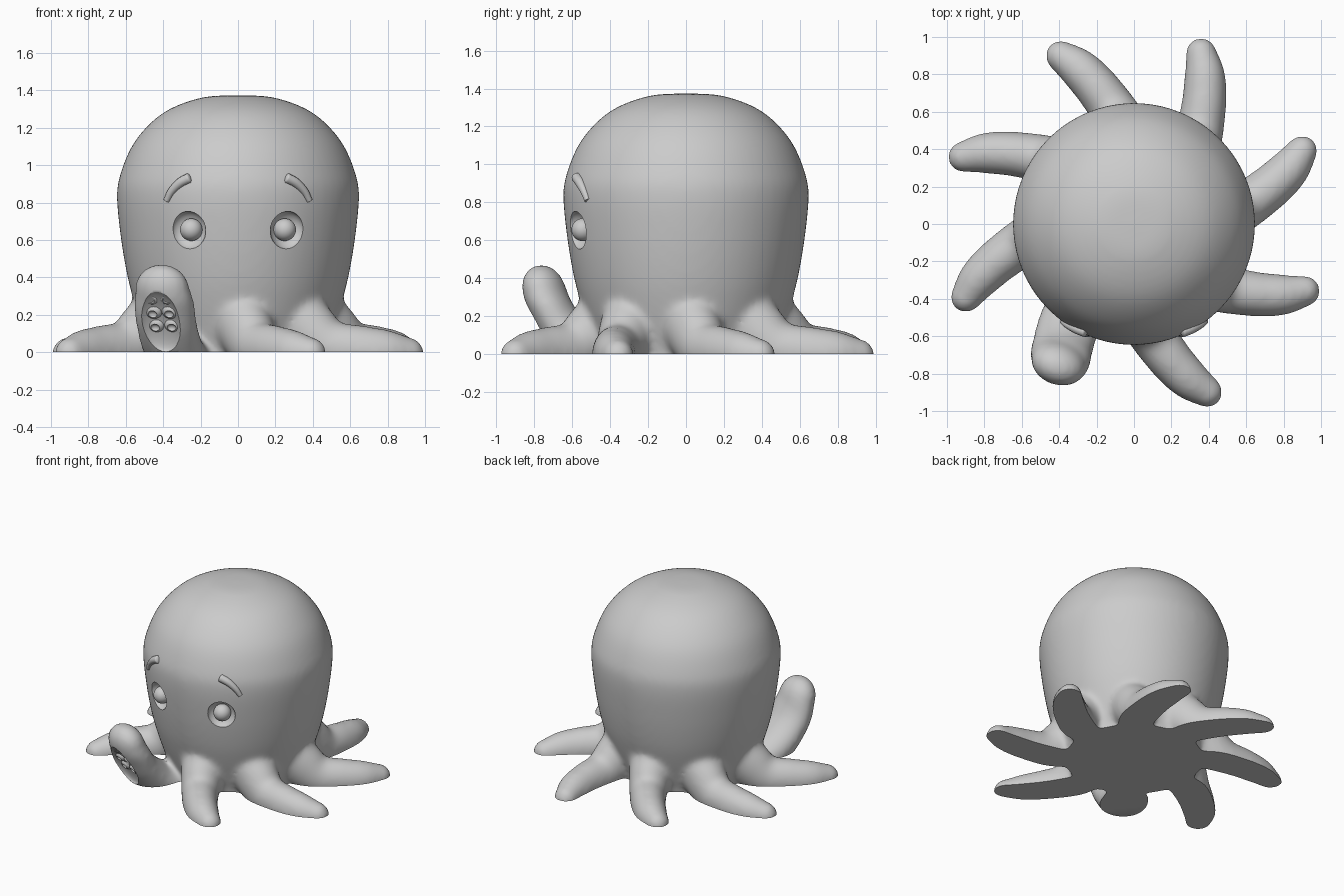
import bpy, bmesh
from math import cos, sin, pi, radians, sqrt
from mathutils import Vector, Matrix

cube = bpy.data.objects.get("Cube")
if cube:
    bpy.data.objects.remove(cube)

clay = bpy.data.materials.new("soft_grey")
clay.use_nodes = True
clay.diffuse_color = (0.6, 0.6, 0.6, 1)
clay.node_tree.nodes["Principled BSDF"].inputs["Base Color"].default_value = (0.6, 0.6, 0.6, 1)


def finish(name, bm):
    bmesh.ops.recalc_face_normals(bm, faces=bm.faces)
    mesh = bpy.data.meshes.new(name)
    bm.to_mesh(mesh)
    bm.free()
    mesh.materials.append(clay)
    ob = bpy.data.objects.new(name, mesh)
    bpy.context.collection.objects.link(ob)
    return ob


def select(ob):
    bpy.ops.object.select_all(action='DESELECT')
    ob.select_set(True)
    bpy.context.view_layer.objects.active = ob


def modify(ob, kind, **settings):
    select(ob)
    mod = ob.modifiers.new(kind.lower(), kind)
    for key, value in settings.items():
        setattr(mod, key, value)
    bpy.ops.object.modifier_apply(modifier=mod.name)


def smooth(ob, angle=50):
    select(ob)
    bpy.ops.object.shade_smooth_by_angle(angle=radians(angle))


def spline(points, steps=6):
    """Catmull-Rom samples through tuples of any length."""
    pts = [Vector(p) for p in points]
    pts = [pts[0] * 2 - pts[1]] + pts + [pts[-1] * 2 - pts[-2]]
    out = []
    for a, b, c, d in zip(pts, pts[1:], pts[2:], pts[3:]):
        for i in range(steps):
            t = i / steps
            out.append((b * 2 + (c - a) * t + (a * 2 - b * 5 + c * 4 - d) * t * t
                        + (b * 3 - a - c * 3 + d) * t ** 3) / 2)
    return out + [pts[-2]]


def loft(bm, rings):
    """Skin rings of equal size and close both ends."""
    rings = [[bm.verts.new(p) for p in ring] for ring in rings]
    n = len(rings[0])
    for a, b in zip(rings, rings[1:]):
        for i in range(n):
            bm.faces.new((a[i], a[(i + 1) % n], b[(i + 1) % n], b[i]))
    bm.faces.new(rings[0])
    bm.faces.new(rings[-1])


def tube(bm, points, cap=1.0, sides=20):
    """Tapered tube through (x, y, z, half width, half depth), rounded tip."""
    samples = spline(points)
    centres = [Vector(s[:3]) for s in samples]
    frames = []
    for i, s in enumerate(samples):
        tangent = (centres[min(i + 1, len(centres) - 1)] - centres[max(i - 1, 0)]).normalized()
        frames.append((centres[i], tangent, s[3], s[4]))
    c, tangent, w, h = frames[-1]
    for k in range(1, 7):
        a = k / 6 * pi / 2 * 0.97
        frames.append((c + tangent * sin(a) * w * cap, tangent, w * cos(a), h * cos(a)))
    rings = []
    for c, tangent, w, h in frames:
        side = tangent.cross(Vector((0, 0, 1))).normalized()
        up = side.cross(tangent)
        rings.append([c + side * w * cos(2 * pi * i / sides) + up * h * sin(2 * pi * i / sides)
                      for i in range(sides)])
    loft(bm, rings)


def ellipsoid(name, matrix, size):
    bm = bmesh.new()
    bmesh.ops.create_uvsphere(bm, u_segments=32, v_segments=16, radius=1,
                              matrix=matrix @ Matrix.Diagonal((*size, 1)))
    return finish(name, bm)


def carve(target, cutter):
    modify(target, 'BOOLEAN', operation='DIFFERENCE', object=cutter, solver='EXACT')
    bpy.data.objects.remove(cutter)


# Head and waist, turned from one profile
profile = spline([(0.01, 1.375), (0.2, 1.36), (0.4, 1.28), (0.55, 1.13), (0.63, 0.95), (0.647, 0.82),
                  (0.625, 0.6), (0.59, 0.4), (0.55, 0.25), (0.5, 0.1), (0.47, 0), (0.46, -0.15)])
bm = bmesh.new()
loft(bm, [[(r * cos(2 * pi * i / 64), r * sin(2 * pi * i / 64), z) for i in range(64)] for r, z in profile])

# Seven swirling ground tentacles: radius, swirl, height, half width, half depth
limb = [(0.36, -26, 0.22, 0.17, 0.19), (0.48, -20, 0.12, 0.15, 0.17), (0.6, -15.5, 0.03, 0.13, 0.145),
        (0.75, -10, 0.01, 0.12, 0.135), (0.88, -5.5, 0, 0.11, 0.12), (0.98, -1.5, -0.01, 0.085, 0.09)]
for step in range(8):
    if step == 4:
        continue
    turn = 70 - 45 * step
    tube(bm, [(r * cos(radians(turn + a)), r * sin(radians(turn + a)), z, w, h) for r, a, z, w, h in limb])

# Raised tentacle
tube(bm, [(-0.28, -0.40, -0.06, 0.16, 0.12), (-0.345, -0.53, 0.02, 0.165, 0.125),
          (-0.38, -0.65, 0.14, 0.165, 0.115), (-0.395, -0.72, 0.26, 0.165, 0.11),
          (-0.405, -0.75, 0.34, 0.15, 0.11)], cap=0.9)

# Melt everything into one skin and slice it flat on the ground
body = finish("body", bm)
modify(body, 'REMESH', mode='VOXEL', voxel_size=0.017)
modify(body, 'SMOOTH', factor=0.5, iterations=18)
bm = bmesh.new()
bm.from_mesh(body.data)
cut = bmesh.ops.bisect_plane(bm, geom=bm.verts[:] + bm.edges[:] + bm.faces[:], plane_co=(0, 0, 0),
                             plane_no=(0, 0, 1), clear_inner=True)
rim = [e for e in cut["geom_cut"] if isinstance(e, bmesh.types.BMEdge)]
bmesh.ops.contextual_create(bm, geom=rim)
bm.to_mesh(body.data)
bm.free()


def head_y(x, z):
    """Depth of the front of the head at a given place."""
    r = next(r0 + (r1 - r0) * (z0 - z) / (z0 - z1)
             for (r0, z0), (r1, z1) in zip(profile, profile[1:]) if z1 <= z <= z0)
    return -sqrt(r * r - x * x)


# Eye sockets, eyeballs and worried brows on both sides
for sign, label in ((1, "left"), (-1, "right")):
    x, z = 0.263 * sign, 0.652
    facing = Matrix.Rotation(0.43 * sign, 4, 'Z')
    place = Matrix.Translation((x, head_y(x, z), z)) @ facing
    carve(body, ellipsoid("socket_cutter", place, (0.097, 0.065, 0.102)))
    ball = Matrix.Translation((0.25 * sign, head_y(x, z) + 0.03, 0.655))
    smooth(ellipsoid(label + "_eyeball", ball, (0.06, 0.06, 0.06)))
    bm = bmesh.new()
    tube(bm, [(bx * sign, head_y(bx, bz) + 0.003, bz, w, w)
              for bx, bz, w in ((0.382, 0.81, 0.017), (0.355, 0.86, 0.021), (0.31, 0.905, 0.026),
                                (0.262, 0.93, 0.028))], cap=0.4, sides=12)
    smooth(finish(label + "_brow", bm))

# Cupped underside of the raised tentacle with paired suckers
side = Vector((0.95, -0.3, 0)).normalized()
along = Vector((-0.16, -0.5, 0.83))
along = (along - side * along.dot(side)).normalized()
out = along.cross(side)
if out.y > 0:
    out = -out
frame = Matrix((side, along, out)).transposed().to_4x4()
middle = Vector((-0.385, -0.69, 0.22))


def on_paddle(across, up, depth):
    return Matrix.Translation(middle + side * across + along * up + out * depth) @ frame


carve(body, ellipsoid("cup_cutter", on_paddle(0, 0.01, 0.115), (0.115, 0.2, 0.05)))
smooth(body)
for row in range(4):
    for col in (-1, 1):
        up = -0.135 + row * 0.085
        place = on_paddle(col * 0.046, up, 0.062 - up * up * 0.5)
        sucker = ellipsoid("sucker", place, (0.045, 0.04, 0.03))
        carve(sucker, ellipsoid("sucker_cutter", place @ Matrix.Translation((0, 0, 0.03)), (0.025, 0.022, 0.018)))
        smooth(sucker)
